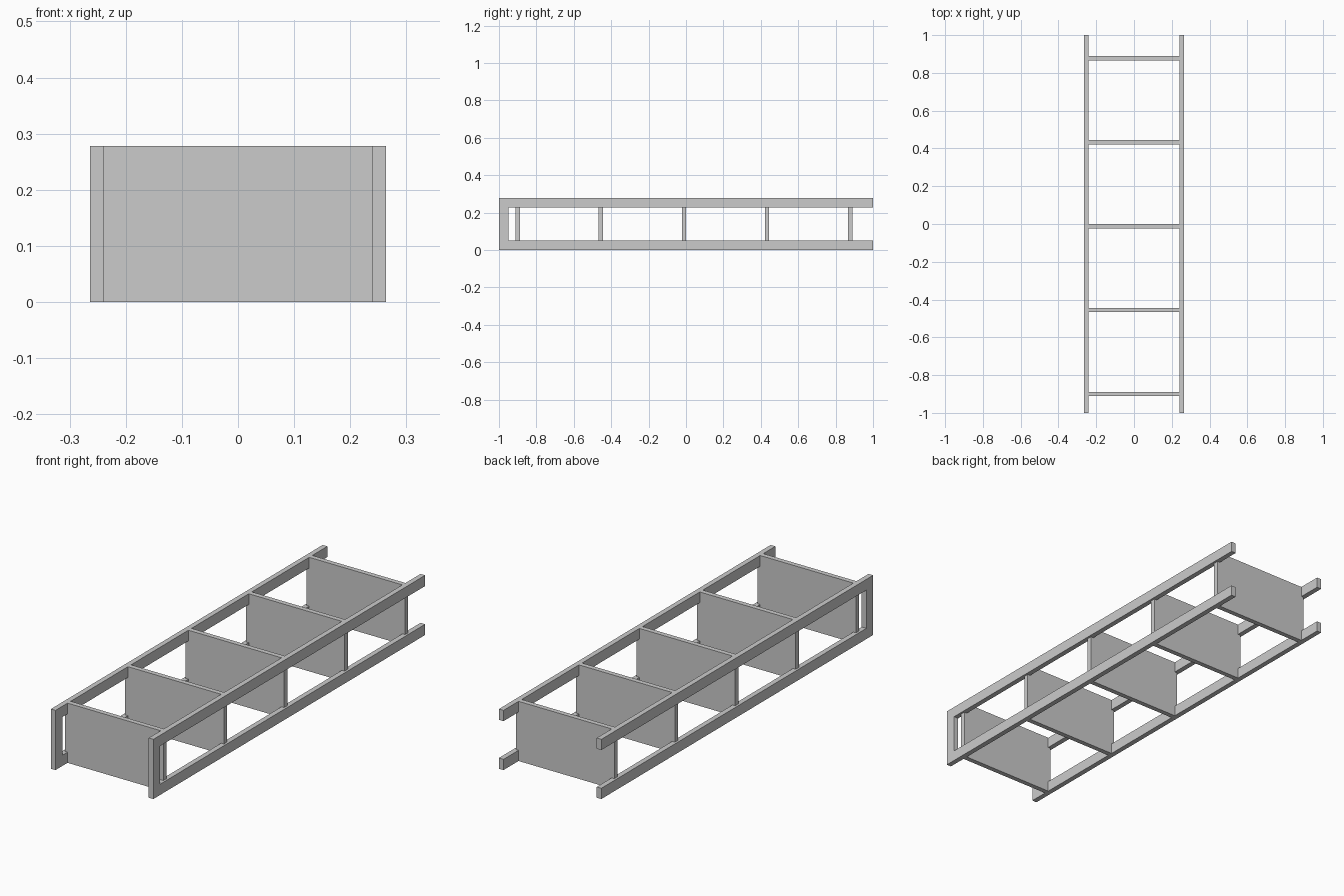
import bpy

if "Cube" in bpy.data.objects:
    bpy.data.objects.remove(bpy.data.objects["Cube"])

H = 0.278        # overall height
RAIL = 0.05      # width of the frame members
OUTER, INNER = 0.264, 0.24
TAB = 0.254      # how far the divider tabs reach into the frames
THICK = 0.023


def extrude(name, outline, to_3d, a, b):
    """Solid made by sweeping a 2D outline from depth a to depth b."""
    n = len(outline)
    verts = [to_3d(p, q, d) for d in (a, b) for p, q in outline]
    faces = [list(range(n))[::-1], list(range(n, 2 * n))]
    faces += [[i, (i + 1) % n, n + (i + 1) % n, n + i] for i in range(n)]
    mesh = bpy.data.meshes.new(name)
    mesh.from_pydata(verts, [], faces)
    obj = bpy.data.objects.new(name, mesh)
    bpy.context.collection.objects.link(obj)
    return obj


# Side frames: U-shaped, closed at the front and open at the back
u_shape = [(-1, 0), (1, 0), (1, RAIL), (-1 + RAIL, RAIL),
           (-1 + RAIL, H - RAIL), (1, H - RAIL), (1, H), (-1, H)]
for name, a, b in (("right_frame", INNER, OUTER), ("left_frame", -OUTER, -INNER)):
    extrude(name, u_shape, lambda y, z, x: (x, y, z), a, b)

# Cross dividers: full-height boards with tabs slotted between the rails
right_edge = [(INNER, 0), (INNER, RAIL), (TAB, RAIL),
              (TAB, H - RAIL), (INNER, H - RAIL), (INNER, H)]
board = right_edge + [(-x, z) for x, z in reversed(right_edge)]
for i in range(5):
    y = -0.9 + i * 0.4445
    # depth runs along -y so that faces point outwards
    extrude(f"divider_{i + 1}", board, lambda x, z, d: (x, -d, z),
            -y - THICK / 2, -y + THICK / 2)
